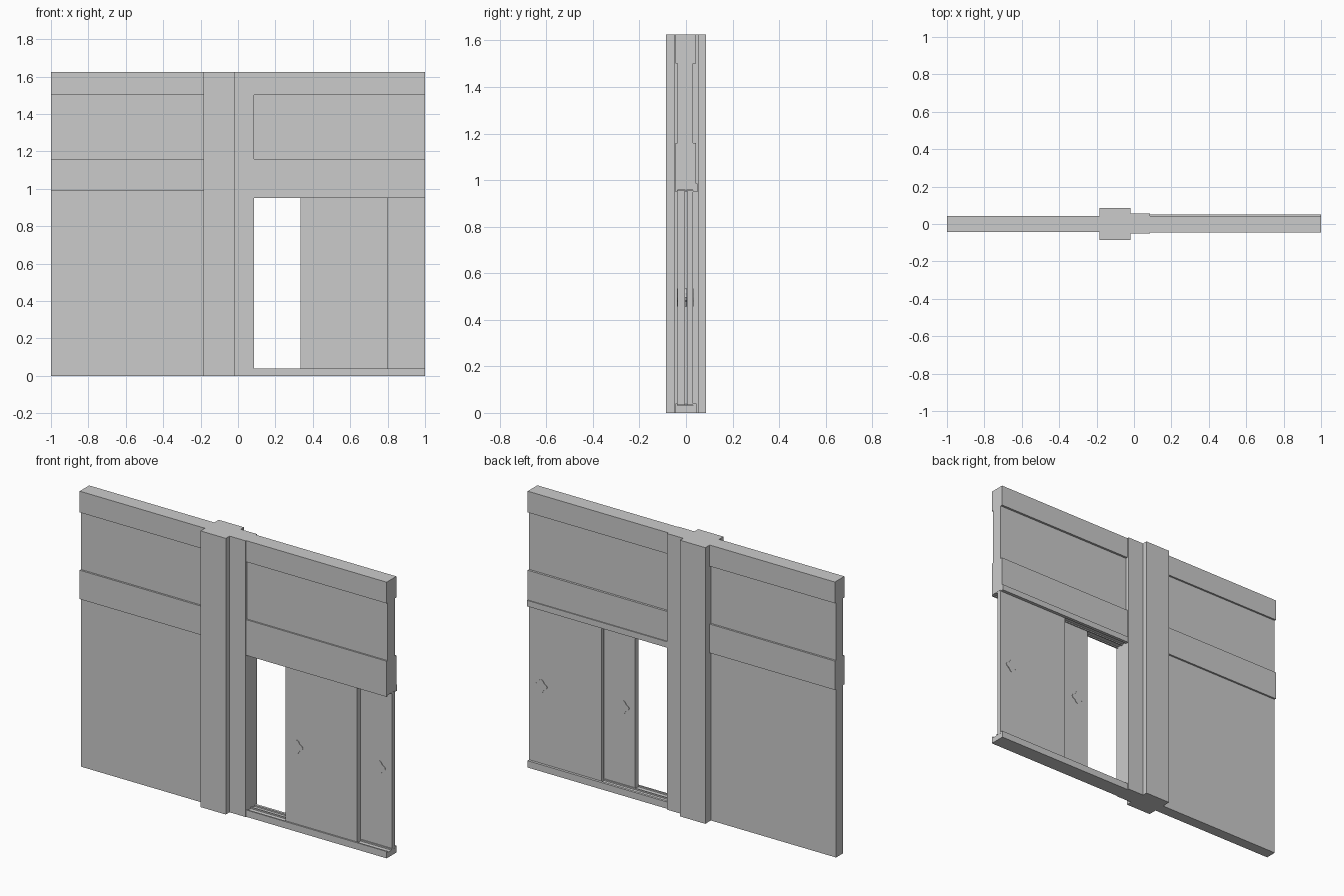
import bpy, bmesh, math

if "Cube" in bpy.data.objects:
    bpy.data.objects.remove(bpy.data.objects["Cube"])

H = 1.625


def prism(name, pts, to3d, depth):
    """Extrude a closed 2D outline along a vector."""
    bm = bmesh.new()
    f = bm.faces.new([bm.verts.new(to3d(a, b)) for a, b in pts])
    ext = bmesh.ops.extrude_face_region(bm, geom=[f])
    bmesh.ops.translate(bm, vec=depth, verts=[v for v in ext["geom"] if isinstance(v, bmesh.types.BMVert)])
    bmesh.ops.recalc_face_normals(bm, faces=bm.faces)
    me = bpy.data.meshes.new(name)
    bm.to_mesh(me)
    bm.free()
    ob = bpy.data.objects.new(name, me)
    bpy.context.collection.objects.link(ob)
    return ob


def along_x(name, x0, x1, yz):
    return prism(name, yz, lambda y, z: (x0, y, z), (x1 - x0, 0, 0))


def box(name, x0, x1, y0, y1, z0, z1):
    return along_x(name, x0, x1, [(y0, z0), (y1, z0), (y1, z1), (y0, z1)])


# Posts
box("main_post", -0.185, -0.02, -0.085, 0.085, 0, H)
box("door_jamb_post", -0.02, 0.085, -0.05, 0.055, 0, H)

# Left wall with two raised beams on both faces
back = [(0.033, 0), (0.033, 0.99), (0.044, 0.99), (0.044, 1.16),
        (0.033, 1.16), (0.033, 1.5), (0.044, 1.5), (0.044, H)]
along_x("left_wall", -1, -0.185, back + [(-y, z) for y, z in reversed(back)])

# Door tracks: grooves shared by the sill and the lintel
FRONT, MID0, MID1, BACK = -0.037, -0.003, 0.003, 0.031


def track(edge, floor):
    return [(BACK, edge), (BACK, floor), (MID1, floor), (MID1, edge),
            (MID0, edge), (MID0, floor), (FRONT, floor), (FRONT, edge)]


along_x("door_sill", 0.085, 1,
        [(-0.046, 0), (0.046, 0), (0.046, 0.04)] + track(0.04, 0.032) + [(-0.046, 0.04)])

# Wall above the door: lintel, recessed panel and top beam
along_x("upper_wall", 0.085, 1,
        [(-0.046, H), (-0.046, 1.5), (-0.037, 1.5), (-0.037, 1.16), (-0.046, 1.16), (-0.046, 0.95)]
        + track(0.95, 0.957)[::-1]
        + [(0.05, 0.95), (0.05, 0.985), (0.044, 0.985), (0.044, 1.16),
           (0.031, 1.16), (0.031, 1.5), (0.044, 1.5), (0.044, H)])

# Sliding doors with four-lobed pulls on both faces
lobes = []
for i in range(24):
    a = math.tau * i / 24
    r = 0.033 + 0.006 * math.cos(4 * a)
    lobes.append((r * math.cos(a), r * math.sin(a)))

for side, x0, x1, y0, y1, px in (("front", 0.335, 0.8, -0.036, -0.004, 0.41),
                                 ("back", 0.53, 1.0, 0.004, 0.030, 0.92)):
    box(side + "_sliding_door", x0, x1, y0, y1, 0.033, 0.956)
    for face, y, d in (("front", y0, -0.003), ("back", y1, 0.003)):
        prism(f"{side}_door_pull_{face}", lobes,
              lambda a, b: (px + a, y, 0.495 + b), (0, d, 0))
